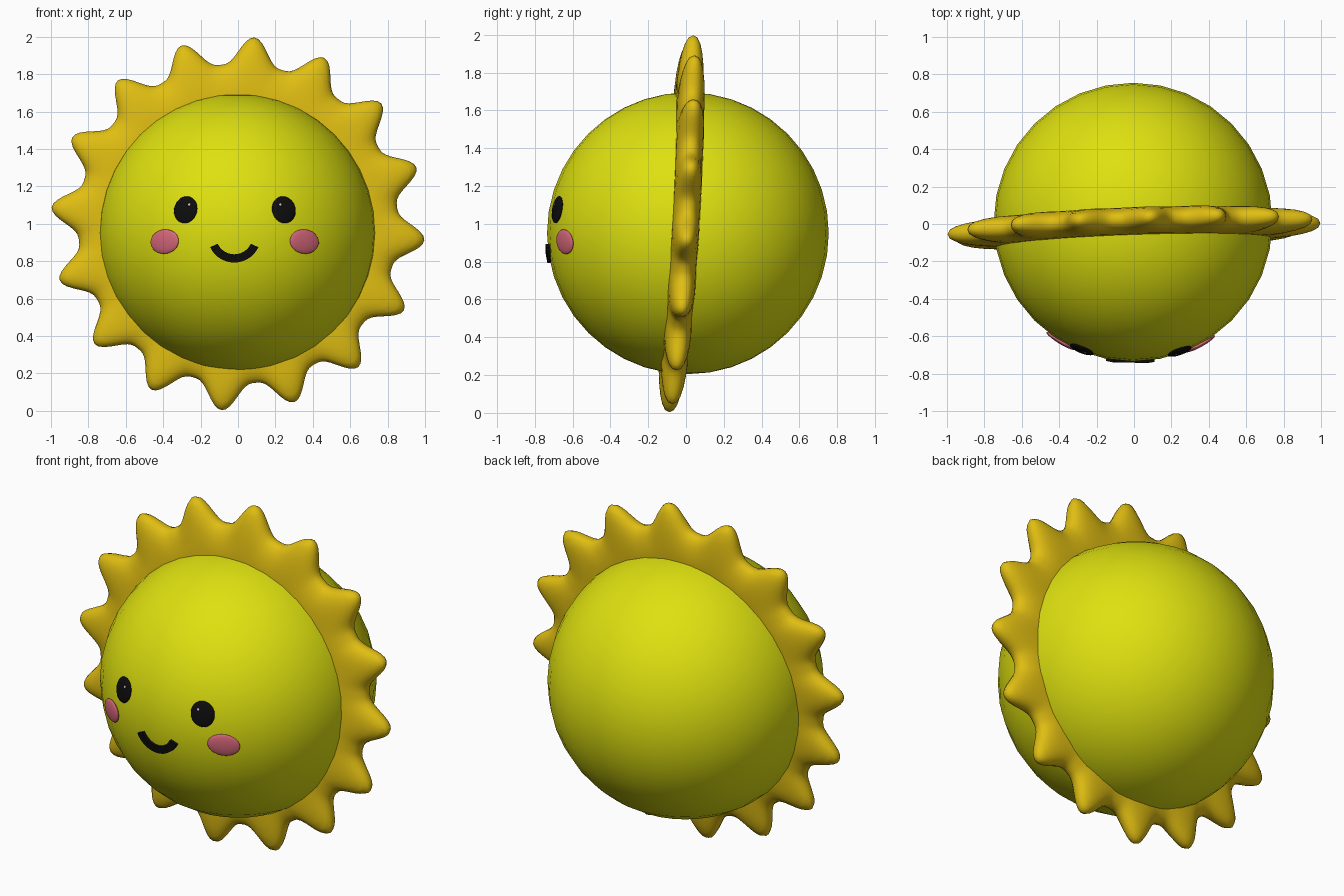
import bpy, bmesh
from math import sin, cos, pi, radians, sqrt
from mathutils import Vector, Matrix

if "Cube" in bpy.data.objects:
    bpy.data.objects.remove(bpy.data.objects["Cube"])

CENTRE = Vector((-0.005, 0.01, 0.95))
RADIUS = 0.745


def material(name, colour):
    m = bpy.data.materials.new(name)
    m.use_nodes = True
    m.diffuse_color = (*colour, 1)
    m.node_tree.nodes["Principled BSDF"].inputs["Base Color"].default_value = (*colour, 1)
    return m


yellow = material("lemon yellow", (0.73, 0.75, 0.005))
gold = material("golden orange", (0.74, 0.51, 0.006))
black = material("black", (0.004, 0.004, 0.004))
pink = material("blush pink", (0.68, 0.14, 0.2))
white = material("highlight", (0.9, 0.6, 0.6))


def finish(name, bm, mat, smooth=True):
    bmesh.ops.recalc_face_normals(bm, faces=bm.faces)
    for f in bm.faces:
        f.smooth = smooth
    mesh = bpy.data.meshes.new(name)
    bm.to_mesh(mesh)
    bm.free()
    mesh.materials.append(mat)
    obj = bpy.data.objects.new(name, mesh)
    bpy.context.collection.objects.link(obj)
    return obj


def surface_y(x, z):
    """Front of the ball at a given x and z."""
    return CENTRE.y - sqrt(RADIUS**2 - (x - CENTRE.x)**2 - (z - CENTRE.z)**2)


def button(name, x, z, size, mat, lift=0.0, lean=0):
    """Flattened ellipsoid lying on the front of the ball."""
    bm = bmesh.new()
    bmesh.ops.create_uvsphere(bm, u_segments=28, v_segments=14, radius=1)
    obj = finish(name, bm, mat)
    point = Vector((x, surface_y(x, z), z))
    normal = (point - CENTRE).normalized()
    turn = normal.to_track_quat('Z', 'Y').to_matrix().to_4x4()
    obj.matrix_world = (Matrix.Translation(point + normal * lift) @ turn
                        @ Matrix.Rotation(radians(lean), 4, 'Z')
                        @ Matrix.Diagonal((*size, 1)))


# Ball
bm = bmesh.new()
bmesh.ops.create_uvsphere(bm, u_segments=32, v_segments=20, radius=RADIUS)
finish("ball", bm, yellow).location = CENTRE

# Ring of sixteen rounded rays, slightly tilted
RAYS, STEPS, SECTION = 16, 18, 24
bm = bmesh.new()
loops = []
for i in range(RAYS * STEPS):
    angle = 2 * pi * i / (RAYS * STEPS)
    ray = (0.5 + 0.5 * cos(RAYS * angle)) ** 1.5
    outer = 0.855 + 0.145 * ray
    a = angle + radians(5)
    loop = []
    for j in range(SECTION):
        p = 2 * pi * j / SECTION
        reach = outer - 0.68 if cos(p) > 0 else 0.1
        r = 0.68 + reach * cos(p)
        t = 0.073 * abs(sin(p)) ** 0.85 * (1 if sin(p) > 0 else -1)
        x, z = r * sin(a), r * cos(a)
        loop.append(bm.verts.new((x, t - 0.025 + 0.035 * x + 0.06 * z, z + 1)))
    loops.append(loop)
for i, loop in enumerate(loops):
    after = loops[(i + 1) % len(loops)]
    for j in range(SECTION):
        k = (j + 1) % SECTION
        bm.faces.new((loop[j], loop[k], after[k], after[j]))
finish("ray_ring", bm, gold)

# Eyes, highlights and cheeks
for side, eye_x, cheek_x, glint_x, lean in (("right", -0.28, -0.392, -0.256, -8),
                                            ("left", 0.245, 0.355, 0.222, 8)):
    button(side + "_eye", eye_x, 1.075, (0.067, 0.073, 0.016), black, lean=lean)
    button(side + "_eye_highlight", glint_x, 1.1, (0.007, 0.008, 0.004), white, lift=0.014)
    button(side + "_cheek", cheek_x, 0.905, (0.089, 0.065, 0.016), pink, lean=-lean)

# Smile: a square-ended arc wrapped on the ball
bm = bmesh.new()
rows = []
for i in range(21):
    a = radians(-65 + 6.5 * i)
    row = []
    for r, depth in ((0.098, 0.01), (0.142, 0.01), (0.142, -0.015), (0.098, -0.015)):
        x, z = -0.02 + r * sin(a), 0.935 - r * cos(a)
        row.append(bm.verts.new((x, surface_y(x, z) + depth, z)))
    rows.append(row)
for a, b in zip(rows, rows[1:]):
    for j in range(4):
        k = (j + 1) % 4
        bm.faces.new((a[j], a[k], b[k], b[j]))
bm.faces.new(rows[0])
bm.faces.new(rows[-1])
finish("smile", bm, black, smooth=False)
